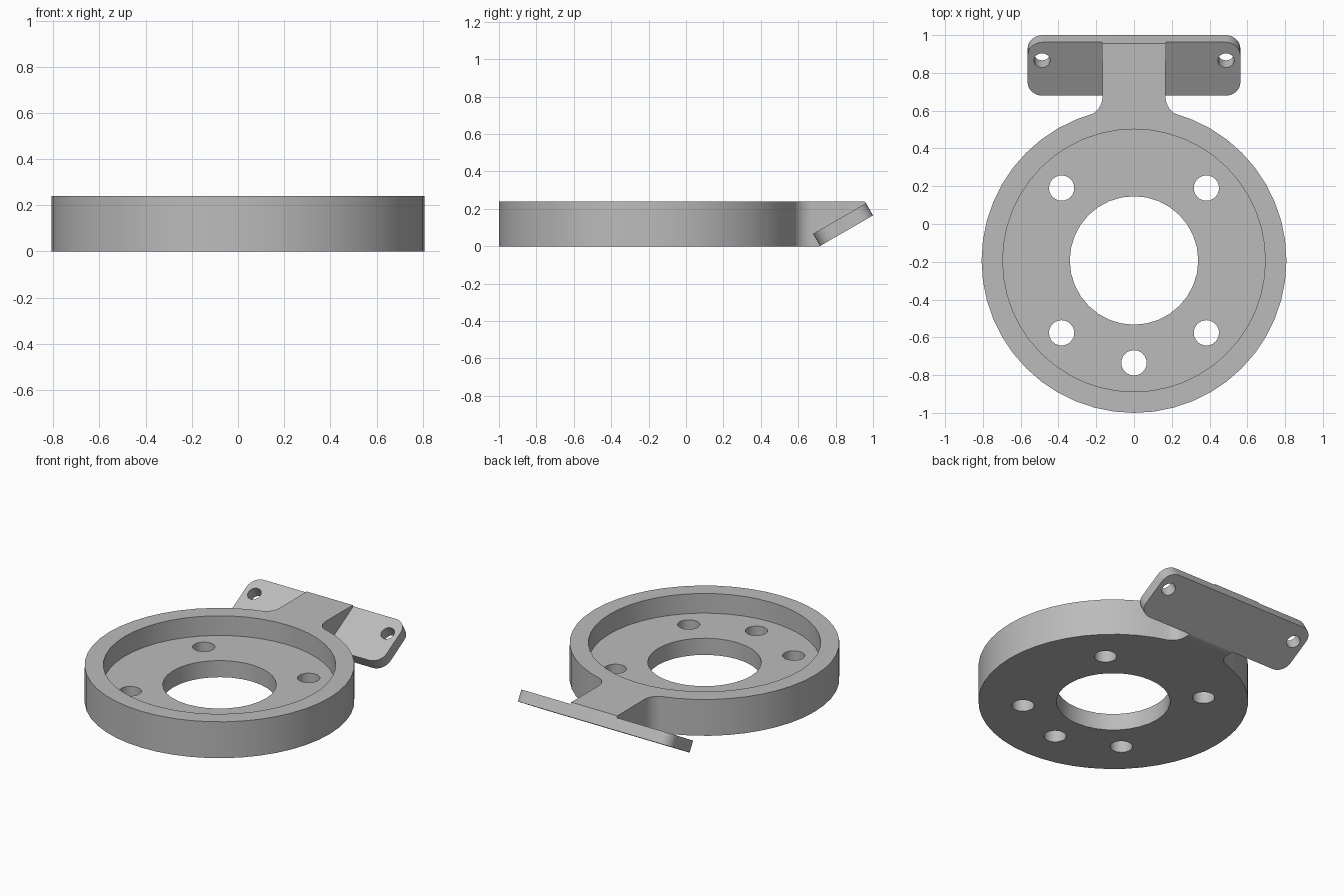
import bpy, bmesh
from math import sin, cos, pi, radians, sqrt
from mathutils import Matrix, Vector

cube = bpy.data.objects.get("Cube")
if cube:
    bpy.data.objects.remove(cube, do_unlink=True)

# Main dimensions
CENTRE = Vector((0, -0.193, 0))
OUTER, RECESS, BORE, HEIGHT, FLOOR = 0.807, 0.695, 0.34, 0.24, 0.11
NECK, FILLET = 0.17, 0.1
TILT = radians(30)
PLATE_L, PLATE_T, PLATE_W, CORNER = 0.327, 0.075, 0.563, 0.08

grey = bpy.data.materials.new("light_grey")
grey.use_nodes = True
colour = (0.5, 0.5, 0.5, 1)
grey.diffuse_color = colour
grey.node_tree.nodes["Principled BSDF"].inputs["Base Color"].default_value = colour


def arc(cx, cy, r, start, end, n):
    """Points along a circular arc, angles in degrees."""
    angles = [radians(start + (end - start) * i / n) for i in range(n + 1)]
    return [(cx + r * cos(a), cy + r * sin(a)) for a in angles]


def circle(r, n, cx=0, cy=0):
    return arc(cx, cy, r, 0, 360, n)[:-1]


def prism(name, outline, z0, z1, matrix=Matrix(), planes=()):
    """Extrude an outline, move it, then trim it with (point, normal) planes."""
    bm = bmesh.new()
    face = bm.faces.new([bm.verts.new((x, y, z0)) for x, y in outline])
    ext = bmesh.ops.extrude_face_region(bm, geom=[face])["geom"]
    top = [v for v in ext if isinstance(v, bmesh.types.BMVert)]
    bmesh.ops.translate(bm, verts=top, vec=(0, 0, z1 - z0))
    bm.transform(matrix)
    for point, normal in planes:
        geom = bm.verts[:] + bm.edges[:] + bm.faces[:]
        bmesh.ops.bisect_plane(bm, geom=geom, plane_co=point, plane_no=normal, clear_outer=True)
        bmesh.ops.holes_fill(bm, edges=[e for e in bm.edges if e.is_boundary])
    bmesh.ops.recalc_face_normals(bm, faces=bm.faces)
    mesh = bpy.data.meshes.new(name)
    bm.to_mesh(mesh)
    bm.free()
    mesh.materials.append(grey)
    obj = bpy.data.objects.new(name, mesh)
    bpy.context.collection.objects.link(obj)
    return obj


def combine(target, tool, operation):
    """Apply a boolean and discard the tool."""
    bpy.ops.object.select_all(action="DESELECT")
    bpy.context.view_layer.objects.active = target
    target.select_set(True)
    mod = target.modifiers.new(operation, "BOOLEAN")
    mod.operation, mod.solver, mod.object = operation, "EXACT", tool
    bpy.ops.object.modifier_apply(modifier=mod.name)
    bpy.data.objects.remove(tool, do_unlink=True)


at_ring = Matrix.Translation(CENTRE)
body = prism("ring_bracket", circle(OUTER, 48), 0, HEIGHT, at_ring)

# Neck with filleted roots, trimmed to the slope of the mounting plate
fx = NECK + FILLET
fy = sqrt((OUTER + FILLET) ** 2 - fx ** 2)
root = 180 + math_angle if (math_angle := Vector((fx, fy)).angle(Vector((1, 0))) * 180 / pi) else 180
side = [(0.2, 0.7)] + arc(fx, fy, FILLET + 0.003, root, 180, 8) + [(NECK, 1.4)]
outline = side + [(-x, y) for x, y in reversed(side)]
edge = Vector((0, 1.0, 0.165))
along = Vector((0, cos(TILT), sin(TILT)))
under = Vector((0, sin(TILT), -cos(TILT)))
neck = prism("neck", outline, 0, HEIGHT, at_ring, [(edge, under), (edge, along)])
combine(body, neck, "UNION")

# Tilted plate with rounded corners
cx, cy = PLATE_W - CORNER, PLATE_L / 2 - CORNER
corners = []
for i, (sx, sy) in enumerate([(1, 1), (-1, 1), (-1, -1), (1, -1)]):
    corners += arc(sx * cx, sy * cy, CORNER, 90 * i, 90 * i + 90, 8)
at_plate = Matrix.Translation(edge - along * PLATE_L / 2) @ Matrix.Rotation(TILT, 4, "X")
plate = prism("mounting_plate", corners, 0, PLATE_T, at_plate)
combine(body, plate, "UNION")

# Recess, bore and bolt holes
combine(body, prism("recess", circle(RECESS, 48), FLOOR, 1, at_ring), "DIFFERENCE")
combine(body, prism("bore", circle(BORE, 32), -1, 1, at_ring), "DIFFERENCE")
for angle in (45, 135, 225, 270, 315):
    a = radians(angle)
    hole = circle(0.067, 24, 0.542 * cos(a), 0.542 * sin(a))
    combine(body, prism("bolt_hole", hole, -1, 1, at_ring), "DIFFERENCE")
for s in (-1, 1):
    hole = circle(0.043, 24, s * 0.487, 0.052)
    combine(body, prism("plate_hole", hole, -0.1, 0.2, at_plate), "DIFFERENCE")

bpy.ops.object.shade_smooth_by_angle(angle=radians(30))
